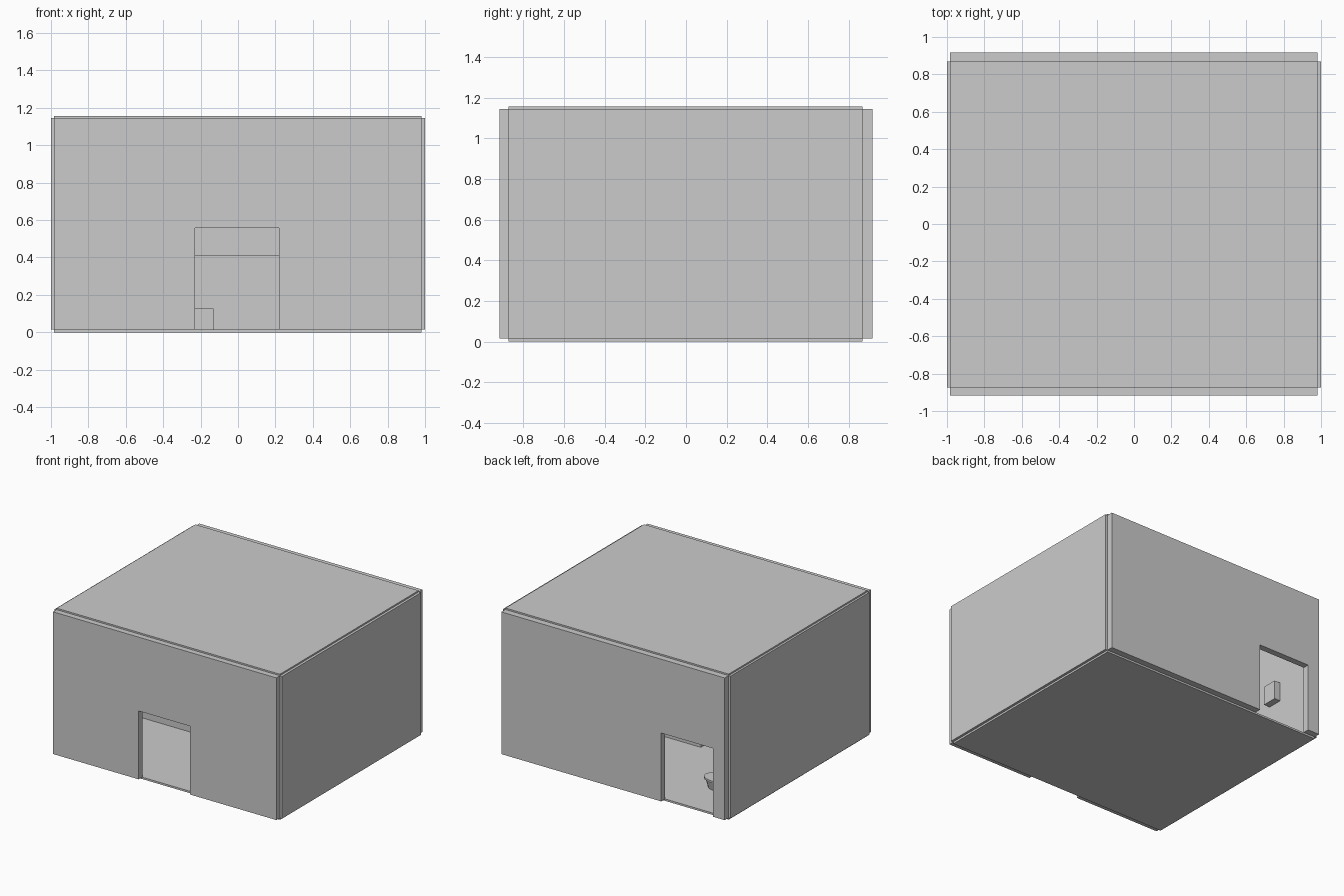
import bpy, bmesh
from mathutils import Matrix

if "Cube" in bpy.data.objects:
    bpy.data.objects.remove(bpy.data.objects["Cube"])


def finish(name, bm):
    mesh = bpy.data.meshes.new(name)
    bm.to_mesh(mesh)
    bm.free()
    ob = bpy.data.objects.new(name, mesh)
    bpy.context.collection.objects.link(ob)
    return ob


def box(name, x0, x1, y0, y1, z0, z1):
    bm = bmesh.new()
    bmesh.ops.create_cube(bm, size=1)
    for v in bm.verts:
        v.co = (x1 if v.co.x > 0 else x0,
                y1 if v.co.y > 0 else y0,
                z1 if v.co.z > 0 else z0)
    return finish(name, bm)


def wall(name, x0, x1, y0, y1, z0, z1, hole):
    # extruded outline along y with a notch rising from the bottom edge
    a, b, top = hole
    outline = [(x0, z0), (a, z0), (a, top), (b, top), (b, z0), (x1, z0), (x1, z1), (x0, z1)]
    bm = bmesh.new()
    face = bm.faces.new([bm.verts.new((x, y0, z)) for x, z in outline])
    ext = bmesh.ops.extrude_face_region(bm, geom=[face])
    moved = [g for g in ext["geom"] if isinstance(g, bmesh.types.BMVert)]
    bmesh.ops.translate(bm, verts=moved, vec=(0, y1 - y0, 0))
    bmesh.ops.recalc_face_normals(bm, faces=bm.faces)
    return finish(name, bm)


def oval(name, cx, cy, rx, ry, taper, z0, z1):
    bm = bmesh.new()
    bmesh.ops.create_cone(bm, cap_ends=True, segments=24, radius1=taper, radius2=1, depth=1)
    bmesh.ops.transform(bm, verts=bm.verts,
                        matrix=Matrix.Translation((cx, cy, (z0 + z1) / 2))
                        @ Matrix.Diagonal((rx, ry, z1 - z0, 1)))
    return finish(name, bm)


# Floor and ceiling slabs
box("floor", -0.983, 0.98, -0.873, 0.868, 0, 0.015)
box("ceiling", -0.983, 0.98, -0.873, 0.868, 1.145, 1.157)

# Side walls
box("left_wall", -1, -0.983, -0.873, 0.868, 0.015, 1.145)
box("right_wall", 0.98, 1, -0.873, 0.868, 0.015, 1.145)

# Front and back walls with doorways
wall("front_wall", -0.983, 0.98, -0.918, -0.873, 0.015, 1.145, (-0.23, 0.22, 0.558))
wall("back_wall", -0.983, 0.98, 0.868, 0.918, 0.015, 1.145, (-0.88, -0.425, 0.558))

# Inner partition with a low opening
wall("partition", -0.983, 0.98, -0.045, 0, 0.015, 0.41, (-0.36, -0.13, 0.125))

# Washroom fixture: bowl and rim on the floor, box on the wall
oval("bowl", -0.63, 0.5, 0.1, 0.068, 0.75, 0.015, 0.085)
oval("bowl_rim", -0.63, 0.5, 0.11, 0.075, 1, 0.085, 0.1)
box("wall_box", -0.983, -0.93, 0.36, 0.48, 0.49, 0.64)
